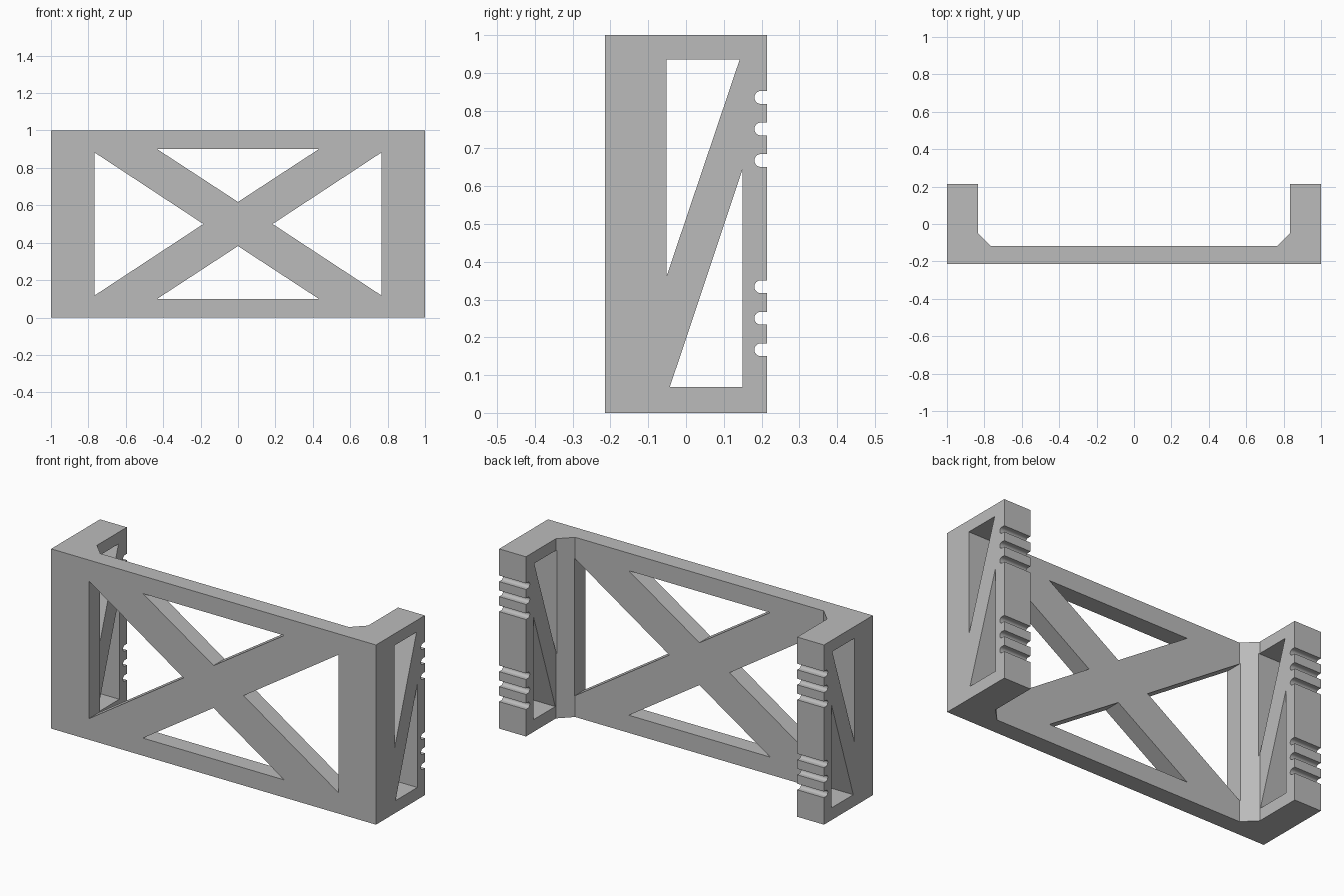
import bpy, bmesh
from math import sin, cos, pi, radians
from mathutils import Vector

cube = bpy.data.objects.get("Cube")
if cube:
    bpy.data.objects.remove(cube)

grey = bpy.data.materials.new("plain grey")
grey.use_nodes = True
colour = (0.5, 0.5, 0.5, 1)
grey.diffuse_color = colour
grey.node_tree.nodes["Principled BSDF"].inputs["Base Color"].default_value = colour

HALF_X, HALF_Y, HEIGHT = 1.0, 0.215, 1.0


def add_prism(bm, profile, place, start, end):
    """Extrude a 2D profile; place(a, b, t) maps it into space at depth t."""
    face = bm.faces.new([bm.verts.new(place(a, b, start)) for a, b in profile])
    ext = bmesh.ops.extrude_face_region(bm, geom=[face])
    moved = [v for v in ext["geom"] if isinstance(v, bmesh.types.BMVert)]
    shift = Vector(place(0, 0, end)) - Vector(place(0, 0, start))
    bmesh.ops.translate(bm, verts=moved, vec=shift)


def make_object(name, bm):
    bmesh.ops.recalc_face_normals(bm, faces=bm.faces)
    mesh = bpy.data.meshes.new(name)
    bm.to_mesh(mesh)
    bm.free()
    mesh.materials.append(grey)
    obj = bpy.data.objects.new(name, mesh)
    bpy.context.collection.objects.link(obj)
    return obj


# Bracket body: U-shaped plan with chamfered inner corners
half = [(HALF_X, -HALF_Y), (HALF_X, HALF_Y), (0.835, HALF_Y),
        (0.835, -0.048), (0.765, -0.118)]
plan = half + [(-x, y) for x, y in reversed(half)]
bm = bmesh.new()
add_prism(bm, plan, lambda a, b, t: (a, b, t), 0, HEIGHT)
body = make_object("bracket_body", bm)

# Front panel windows: four triangles leaving a cross brace
cut = bmesh.new()
for s in (-1, 1):
    mid = HEIGHT / 2
    for tri in ([(-0.435, mid + s * 0.402), (0.435, mid + s * 0.402), (0, mid + s * 0.118)],
                [(s * 0.768, mid - 0.383), (s * 0.768, mid + 0.383), (s * 0.185, mid)]):
        add_prism(cut, tri, lambda a, b, t: (a, t, b), -0.4, 0.4)
front_cutter = make_object("front_window_cutter", cut)

# Side arm windows: two triangles leaving a diagonal brace
cut = bmesh.new()
for tri in ([(-0.052, 0.935), (0.142, 0.935), (-0.052, 0.36)],
            [(-0.043, 0.068), (0.149, 0.068), (0.149, 0.643)]):
    add_prism(cut, tri, lambda a, b, t: (t, a, b), -1.2, 1.2)

# Rounded grooves across the rear edge of each arm
R, CENTRE_Y = 0.017, 0.198
for base in (0.167, 0.668):
    for i in range(3):
        z = base + i * 0.0835
        arc = [(CENTRE_Y - R * sin(pi * k / 16), z + R * cos(pi * k / 16))
               for k in range(17)]
        slot = [(0.3, z + R)] + arc + [(0.3, z - R)]
        add_prism(cut, slot, lambda a, b, t: (t, a, b), -1.2, 1.2)
side_cutter = make_object("side_cutter", cut)

# Apply the cuts
bpy.context.view_layer.objects.active = body
body.select_set(True)
for cutter in (front_cutter, side_cutter):
    cutter.hide_render = True
    mod = body.modifiers.new("cut", "BOOLEAN")
    mod.operation, mod.solver, mod.object = "DIFFERENCE", "EXACT", cutter
    bpy.ops.object.modifier_apply(modifier=mod.name)
    bpy.data.objects.remove(cutter)

bpy.ops.object.shade_smooth_by_angle(angle=radians(30))
